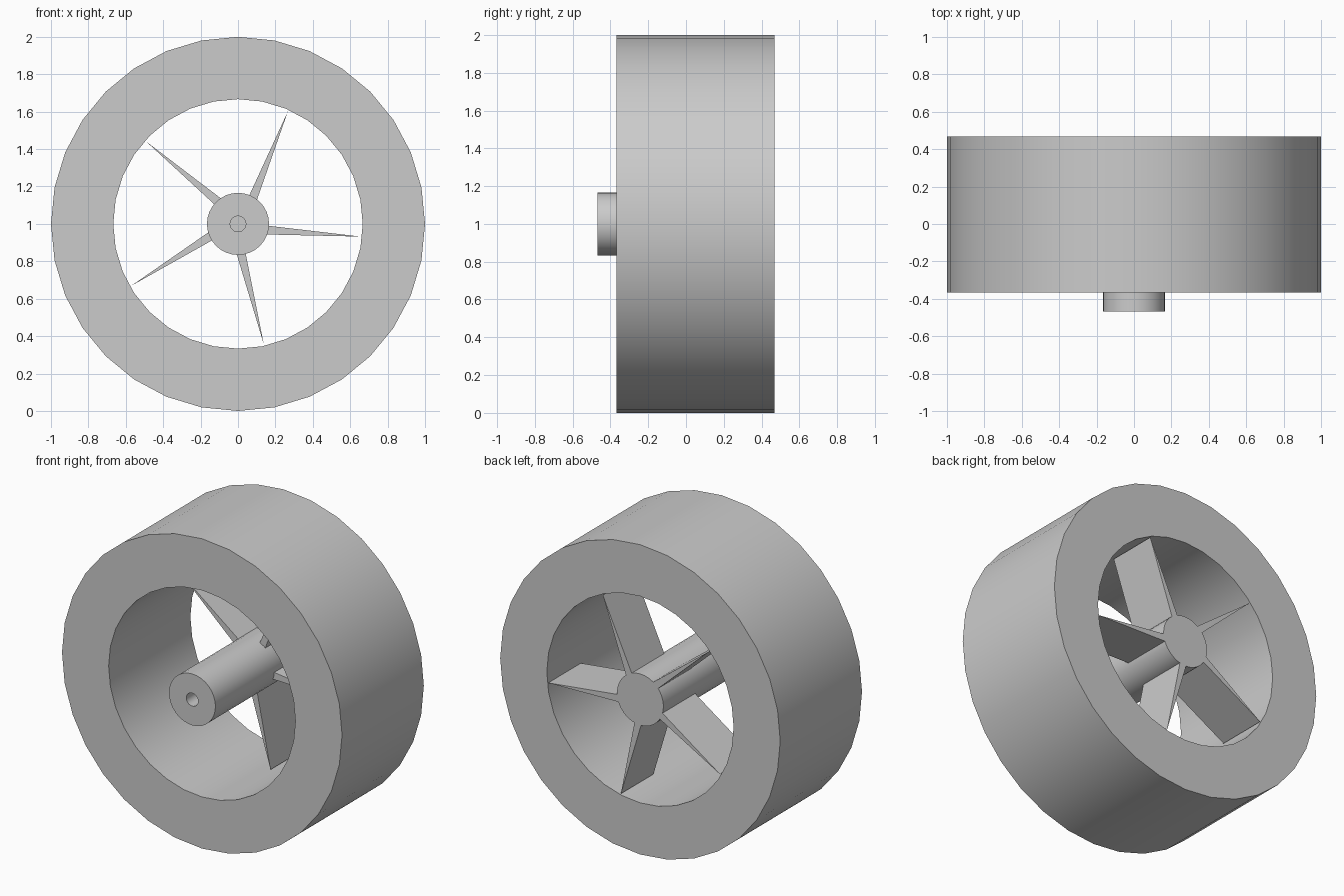
import bpy, bmesh, math
from mathutils import Matrix, Vector

cube = bpy.data.objects.get("Cube")
if cube:
    bpy.data.objects.remove(cube, do_unlink=True)

GREY = (0.6, 0.6, 0.6, 1.0)
grey = bpy.data.materials.new("light grey")
grey.diffuse_color = GREY
grey.use_nodes = True
grey.node_tree.nodes["Principled BSDF"].inputs["Base Color"].default_value = GREY

FRONT, BACK, CENTRE_Z = -0.367, 0.467, 1.0


def finish(bm, name):
    """Turn a bmesh built around the axle into a shaded object."""
    bmesh.ops.remove_doubles(bm, verts=bm.verts, dist=1e-5)
    bmesh.ops.recalc_face_normals(bm, faces=bm.faces)
    mesh = bpy.data.meshes.new(name)
    bm.to_mesh(mesh)
    bm.free()
    mesh.materials.append(grey)
    obj = bpy.data.objects.new(name, mesh)
    obj.location.z = CENTRE_Z
    bpy.context.collection.objects.link(obj)
    bpy.ops.object.select_all(action='DESELECT')
    obj.select_set(True)
    bpy.context.view_layer.objects.active = obj
    bpy.ops.object.shade_smooth_by_angle(angle=math.radians(30))
    return obj


def lathe(name, profile, sides, closed):
    """Spin a (radius, y) profile about the axle."""
    bm = bmesh.new()
    verts = [bm.verts.new((r, y, 0)) for r, y in profile]
    pairs = list(zip(verts, verts[1:]))
    if closed:
        pairs.append((verts[-1], verts[0]))
    edges = [bm.edges.new(p) for p in pairs]
    bmesh.ops.spin(bm, geom=verts + edges, cent=(0, 0, 0), axis=(0, 1, 0),
                   angle=math.tau, steps=sides, use_merge=True)
    return finish(bm, name)


def ring(name, inner, outer):
    lathe(name, [(inner, FRONT), (outer, FRONT), (outer, BACK), (inner, BACK)],
          32, True)


# Tyre and the rim it sits on
ring("tyre", 0.833, 1.0)
ring("rim", 0.667, 0.833)

# Hub with a blind axle hole in its front end
HUB_FRONT, HOLE_END = -0.467, 0.2
lathe("hub", [(0, HOLE_END), (0.042, HOLE_END), (0.042, HUB_FRONT),
              (0.166, HUB_FRONT), (0.166, BACK), (0, BACK)], 32, False)

# Five wedge spokes, level with the back of the rim
SPOKES, CHORD = 5, 0.333
for i in range(SPOKES):
    bm = bmesh.new()
    outline = [(0.14, 0.007), (0.14, -0.042), (0.66, 0)]
    face = bm.faces.new([bm.verts.new((r, BACK, t)) for r, t in outline])
    new = bmesh.ops.extrude_face_region(bm, geom=[face])["geom"]
    bmesh.ops.translate(bm, vec=Vector((0, -CHORD, 0)),
                        verts=[v for v in new if isinstance(v, bmesh.types.BMVert)])
    angle = math.radians(5.9) - i * math.tau / SPOKES
    bmesh.ops.rotate(bm, verts=bm.verts, matrix=Matrix.Rotation(angle, 3, 'Y'))
    # Closed prism: both end caps are needed
    bmesh.ops.holes_fill(bm, edges=[e for e in bm.edges if e.is_boundary])
    finish(bm, f"spoke_{i + 1}")
